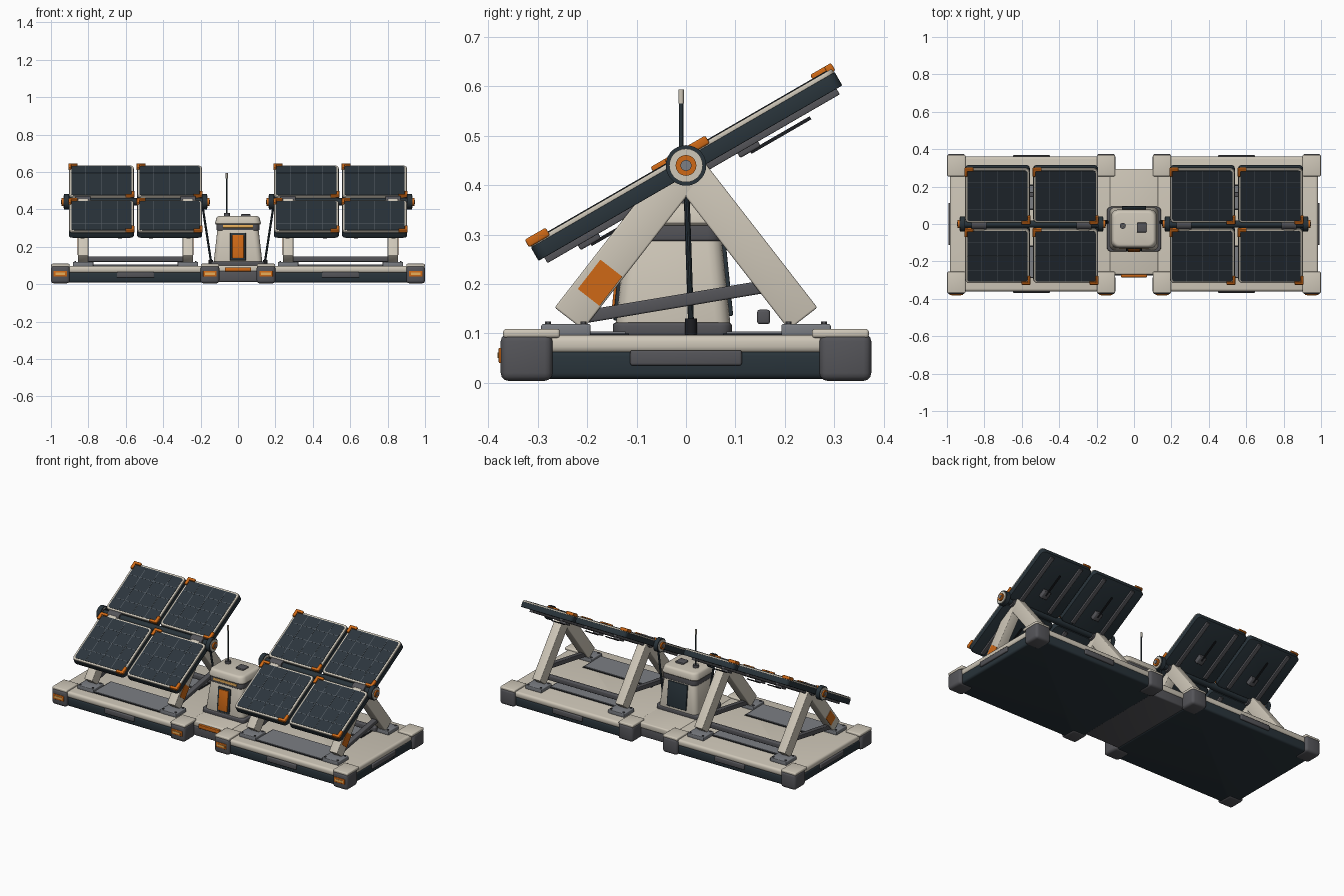
import bpy, bmesh, math
from mathutils import Matrix, Vector

cube = bpy.data.objects.get("Cube")
if cube:
    bpy.data.objects.remove(cube, do_unlink=True)


def material(name, r, g, b):
    m = bpy.data.materials.new(name)
    m.use_nodes = True
    m.diffuse_color = (r, g, b, 1)
    m.node_tree.nodes["Principled BSDF"].inputs["Base Color"].default_value = (r, g, b, 1)
    return m


CREAM = material("warm_cream", .62, .57, .48)
NAVY = material("dark_navy", .022, .034, .043)
CELL = material("solar_cell", .025, .036, .046)
LINE = material("cell_line", .11, .13, .15)
GREY = material("charcoal_grey", .09, .09, .10)
STEEL = material("steel_grey", .20, .21, .23)
ORANGE = material("orange", .62, .14, .008)
GLOW = material("amber_glow", .9, .48, .12)
BLACK = material("near_black", .012, .013, .016)

made = []


def finish(name, bm, mat, matrix=None):
    bmesh.ops.recalc_face_normals(bm, faces=bm.faces)
    me = bpy.data.meshes.new(name)
    bm.to_mesh(me)
    bm.free()
    me.materials.append(mat)
    ob = bpy.data.objects.new(name, me)
    bpy.context.collection.objects.link(ob)
    if matrix:
        ob.matrix_world = matrix
    made.append(ob)
    return ob


def box(name, x, y, z, mat, bevel=0, corner=0, taper=1, matrix=None):
    """Box from (low, high) ranges; corner rounds the upright edges, bevel the rest."""
    bm = bmesh.new()
    bmesh.ops.create_cube(bm, size=1)
    for v in bm.verts:
        k = taper if v.co.z > 0 else 1
        v.co = [sum(r) / 2 + c * s * (r[1] - r[0])
                for r, c, s in zip((x, y, z), v.co, (k, k, 1))]
    if corner:
        up = [e for e in bm.edges
              if abs(e.verts[0].co.z - e.verts[1].co.z) > (z[1] - z[0]) / 2]
        bmesh.ops.bevel(bm, geom=up, offset=corner, segments=4, profile=.5, affect='EDGES')
    if bevel:
        sharp = [e for e in bm.edges if e.calc_face_angle(0) > .7]
        bmesh.ops.bevel(bm, geom=sharp, offset=bevel, segments=3, profile=.5, affect='EDGES')
    return finish(name, bm, mat, matrix)


def rod(name, a, b, r, mat, sides=20):
    a, b = Vector(a), Vector(b)
    bm = bmesh.new()
    bmesh.ops.create_cone(bm, cap_ends=True, segments=sides, radius1=r, radius2=r,
                          depth=(b - a).length)
    turn = (b - a).to_track_quat('Z', 'Y').to_matrix().to_4x4()
    return finish(name, bm, mat, Matrix.Translation((a + b) / 2) @ turn)


def beam(name, x, a, b, width, mat, bevel=.004):
    """Rectangular beam across x range, between two (y, z) points."""
    a, b = Vector((0, *a)), Vector((0, *b))
    d = b - a
    m = Matrix.Translation((a + b) / 2) @ Matrix.Rotation(math.atan2(d.z, d.y), 4, 'X')
    n = d.length / 2
    return box(name, x, (-n, n), (-width / 2, width / 2), mat, bevel, matrix=m)


def around(c, half):
    return (c - half, c + half)


# Central deck
box("centre_hull", (-.13, .13), (-.275, .29), (.012, .07), GREY, .008)
box("centre_deck", (-.13, .13), (-.27, .295), (.065, .1), CREAM, .008)
box("front_marker", (-.07, .07), (-.285, -.26), (.068, .09), ORANGE, .003)

AXIS = .44
TILT = math.radians(30)
LEG_END = ((-.237, .13), (.237, .13))

for side in (-1, 1):
    mid = side * .548

    # Module base
    span = around(mid, .435)
    box("module_hull", span, (-.358, .358), (.008, .066), NAVY, .012, .02)
    box("module_deck", around(mid, .437), (-.36, .36), (.06, .097), CREAM, .013, .02)
    for end in (-1, 1):
        y = end * .36
        box("edge_bumper", around(mid, .1), around(y, .008), (.035, .066), GREY, .005)
        dy = sorted((end * .375, end * .27))
        for cx in (side * .95, side * .15):
            box("corner_bumper", around(cx, .05), dy, (.004, .1), GREY, .016)
            box("corner_cap", around(cx, .049), sorted((end * .37, end * .255)),
                (.091, .109), CREAM, .006)
            if end < 0:
                box("corner_light", around(cx, .036), (-.379, -.37), (.04, .071), ORANGE, .002)
                box("corner_light_glow", around(cx, .026), (-.3815, -.375), (.05, .061), GLOW)
    box("side_bumper", around(side * .985, .008), (-.113, .113), (.035, .066), GREY, .005)

    # Deck plates and cross rail
    for py in ((-.29, -.115), (.075, .21)):
        box("deck_plate_edge", around(mid, .232), py, (.095, .1), BLACK)
        box("deck_plate", around(mid, .225), (py[0] + .007, py[1] - .007), (.098, .104), STEEL)
    box("cross_rail", around(mid, .28), (.144, .17), (.119, .148), GREY, .005)

    # Triangular supports
    for off in (-1, 1):
        cx = mid + off * .28
        for k, (ly, lz) in enumerate(LEG_END):
            end = -1 if k == 0 else 1
            beam("support_leg", around(cx, .0275), (ly, lz), (0, AXIS - .005), .073, CREAM)
            box("support_foot", around(cx, .055), around(end * .243, .05), (.095, .119), STEEL, .004)
            for bx in (-.042, .042):
                for by in (-.036, .036):
                    p = (cx + bx, end * .243 + by)
                    rod("foot_bolt", (*p, .115), (*p, .124), .006, GREY, 6)
        beam("diagonal_brace", around(cx, .015), (-.215, .132), (.19, .2), .026, GREY)
        d = Vector((.237, AXIS - .135)).normalized() * .0375
        c = Vector((-.174, .2025))
        beam("orange_patch", around(cx + off * .0275, .003), c - d, c + d, .056, ORANGE, 0)
        # Bearing and end wheel
        rod("tube_clamp", (cx - .04, 0, AXIS), (cx + .04, 0, AXIS), .03, GREY)
        wx = mid + off * .37
        for name, r, reach, mat in (("end_wheel", .041, 0, NAVY), ("wheel_face", .034, .004, CREAM),
                                    ("hub_ring", .021, .013, ORANGE), ("hub_pin", .011, .017, STEEL)):
            rod(name, (wx - off * .014, 0, AXIS),
                (wx + off * (.012 + reach), 0, AXIS), r, mat, 28)
    rod("torque_tube", (mid - .38, 0, AXIS), (mid + .38, 0, AXIS), .02, NAVY)

    # Tilted solar panels, two by two
    for col in (-1, 1):
        tilt = Matrix.Translation((mid + col * .1825, 0, AXIS)) @ Matrix.Rotation(TILT, 4, 'X')
        for row in (-1, 1):
            u = row * .1865
            h, w = .1685, .174
            box("panel_back", around(0, w), around(u, h), (-.018, .013), NAVY, .002, .022, matrix=tilt)
            box("panel_frame", around(0, w - .002), around(u, h - .002), (.011, .022),
                CREAM, .003, .022, matrix=tilt)
            box("panel_cells", around(0, w - .013), around(u, h - .013), (.02, .0235),
                CELL, 0, .014, matrix=tilt)
            for t in (-.5, 0, .5):
                box("cell_line_long", around(t * w, .0012), around(u, h - .014),
                    (.0225, .0241), LINE, matrix=tilt)
                box("cell_line_cross", around(0, w - .014), around(u + t * h, .0012),
                    (.0225, .0241), LINE, matrix=tilt)
            # Corner clips on opposite corners
            for s in (-1, 1):
                ex, ey = s * w, u - s * h
                box("clip_arm", sorted((ex + s * .003, ex - s * .046)),
                    sorted((ey - s * .003, ey + s * .014)), (.015, .033), ORANGE, .004, matrix=tilt)
                box("clip_arm", sorted((ex + s * .003, ex - s * .014)),
                    sorted((ey - s * .003, ey + s * .046)), (.015, .033), ORANGE, .004, matrix=tilt)
            # Rear rails, junction box and cable
            for rx in (-.1, .1):
                box("rear_rail", around(rx, .011), around(u, .155), (-.031, -.016), GREY, .002, matrix=tilt)
            box("junction_box", around(0, .022), around(u - .06, .024), (-.042, -.016),
                GREY, .004, matrix=tilt)
            box("panel_cable", around(0, .004), (u - .06, u + .08), (-.046, -.039), BLACK, matrix=tilt)

    # Cable from the inner wheel to the centre
    rod("feed_cable", (side * .19, 0, .42), (side * .145, .01, .125), .006, NAVY, 10)
    rod("cable_plug", (side * .145, .01, .098), (side * .145, .01, .13), .012, BLACK, 12)

# Control cabinet
box("cabinet_skirt", (-.145, .145), (-.148, .093), (.095, .122), GREY, .006, .025)
box("cabinet_body", (-.13, .13), (-.142, .09), (.118, .3), CREAM, .005, .03, .84)
box("cabinet_collar", (-.115, .115), (-.126, .074), (.287, .327), GREY, .005, .03)
box("cabinet_head", (-.125, .125), (-.132, .08), (.318, .364), CREAM, .012, .035, .9)
box("visor_light", (-.08, .08), (-.13, -.12), (.301, .316), GLOW, .002)

# Cabinet doors follow the sloping walls
lean = math.atan(.0186 / .182)
front = Matrix.Translation((0, -.134, .2)) @ Matrix.Rotation(-lean, 4, 'X')
box("door_frame", (-.042, .042), (-.006, .006), (-.074, .074), NAVY, .003, matrix=front)
box("orange_door", (-.031, .031), (-.011, 0), (-.062, .062), ORANGE, .003, matrix=front)
back = Matrix.Translation((0, .082, .21)) @ Matrix.Rotation(lean, 4, 'X')
box("rear_hatch", (-.065, .065), (-.006, .006), (-.075, .075), NAVY, .003, matrix=back)

# Antenna and roof sensors
ax, ay = -.06, -.01
rod("antenna_base", (ax, ay, .36), (ax, ay, .38), .016, GREY)
rod("antenna_rod", (ax, ay, .37), (ax, ay, .57), .0045, NAVY, 12)
rod("antenna_tip", (ax, ay, .565), (ax, ay, .594), .0055, CREAM, 12)
box("roof_sensor", (.015, .067), (-.045, .007), (.36, .374), GREY, .004)

# Smooth rounded edges, keep hard edges crisp
bpy.ops.object.select_all(action='DESELECT')
for ob in made:
    ob.select_set(True)
bpy.context.view_layer.objects.active = made[0]
bpy.ops.object.shade_smooth_by_angle(angle=math.radians(35))
